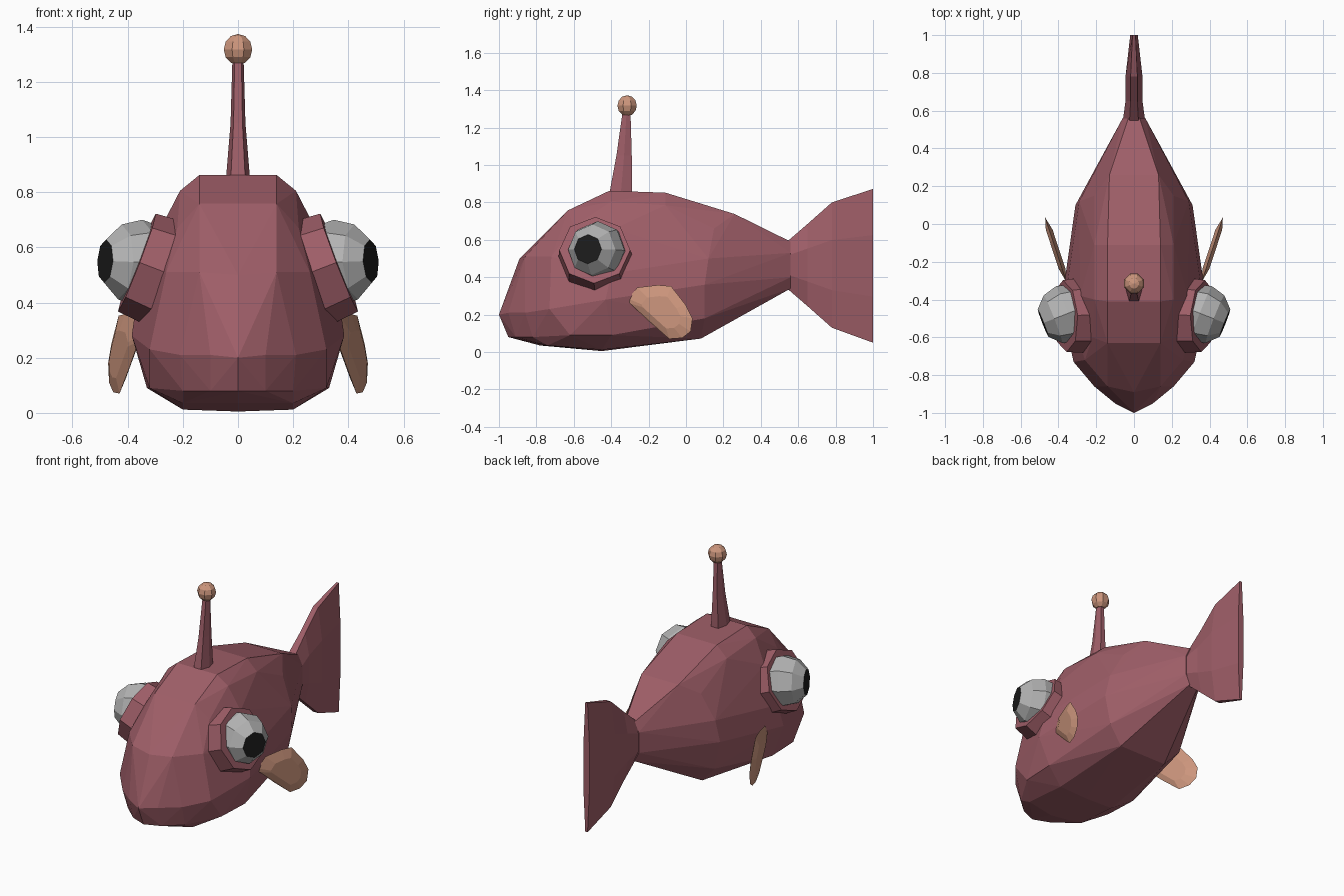
import bpy, bmesh, math
from mathutils import Matrix, Vector

if "Cube" in bpy.data.objects:
    bpy.data.objects.remove(bpy.data.objects["Cube"])


def material(name, r, g, b):
    m = bpy.data.materials.new(name)
    m.diffuse_color = (r, g, b, 1)
    m.use_nodes = True
    m.node_tree.nodes["Principled BSDF"].inputs["Base Color"].default_value = m.diffuse_color
    return m


RED = material("dusky red", 0.345, 0.112, 0.138)
TAN = material("tan", 0.61, 0.305, 0.205)
GREY = material("eye grey", 0.45, 0.45, 0.45)
BLACK = material("pupil black", 0.012, 0.012, 0.012)


def finish(bm, name, *mats):
    bmesh.ops.recalc_face_normals(bm, faces=bm.faces[:])
    me = bpy.data.meshes.new(name)
    bm.to_mesh(me)
    bm.free()
    for m in mats:
        me.materials.append(m)
    ob = bpy.data.objects.new(name, me)
    bpy.context.collection.objects.link(ob)
    return ob


def hull(name, pts, mat):
    bm = bmesh.new()
    for p in pts:
        bm.verts.new(p)
    bmesh.ops.convex_hull(bm, input=bm.verts[:])
    bmesh.ops.delete(bm, geom=[v for v in bm.verts if not v.link_faces], context='VERTS')
    bmesh.ops.dissolve_limit(bm, angle_limit=0.03, verts=bm.verts[:], edges=bm.edges[:])
    return finish(bm, name, mat)


def loft(name, rings, mat):
    bm = bmesh.new()
    rows = [[bm.verts.new(p) for p in ring] for ring in rings]
    n = len(rows[0])
    for a, b in zip(rows, rows[1:]):
        for i in range(n):
            j = (i + 1) % n
            bm.faces.new((a[i], a[j], b[j], b[i]))
    bm.faces.new(rows[0])
    bm.faces.new(rows[-1])
    return finish(bm, name, mat)


# Body: hull of half the key points, mirrored
half = [
    (0, -1, .2), (0, -.89, .5), (0, -.95, .08), (.1, -.95, .21), (.21, -.86, .21),
    (.1, -.91, .08), (.2, -.82, .08), (.14, -.86, .51), (.26, -.72, .51), (.32, -.73, .23),
    (.14, -.63, .758), (.22, -.6, .67), (0, -.78, .035), (.2, -.74, .035), (.32, -.62, .09),
    (.2, -.45, .012), (0, -.45, .005), (.33, -.4, .09), (.385, -.43, .28), (.365, -.4, .42),
    (.285, -.38, .66), (.21, -.4, .805), (.14, -.41, .862), (.14, -.11, .852), (.21, -.11, .785),
    (.17, .08, .072), (.27, .1, .18), (.31, .1, .36), (.29, .12, .5), (.21, .15, .66),
    (.13, .26, .738), (.03, .56, .59), (.06, .56, .53), (.06, .56, .4), (.03, .56, .34)]
hull("body", [(s * x, y, z) for x, y, z in half for s in (1, -1)], RED)

# Tail fin: rings of (y, half width, bottom, top)
tail = [(.54, .06, .34, .59), (.65, .045, .245, .685), (.78, .045, .13, .8), (1, .02, .05, .872)]
rings = []
for y, w, b, t in tail:
    h = t - b
    rings.append([(-w * .4, y, t), (w * .4, y, t), (w, y, b + .7 * h), (w, y, b + .3 * h),
                  (w * .4, y, b), (-w * .4, y, b), (-w, y, b + .3 * h), (-w, y, b + .7 * h)])
loft("tail_fin", rings, RED)

# Antenna stalk: tapered rings of (z, half width, y front, y back)
rings = []
for z, w, f, k in [(.83, .045, -.413, -.287), (1.05, .027, -.372, -.29), (1.29, .02, -.338, -.297)]:
    m = (f + k) / 2
    rings.append([(-w * .6, f, z), (w * .6, f, z), (w, m, z), (w * .6, k, z), (-w * .6, k, z), (-w, m, z)])
loft("antenna_stalk", rings, RED)

# Antenna bulb
bm = bmesh.new()
bmesh.ops.create_uvsphere(bm, u_segments=8, v_segments=6, radius=.056,
                          matrix=Matrix.Translation((0, -.315, 1.317)) @ Matrix.Rotation(math.pi / 8, 4, 'Z'))
finish(bm, "antenna_bulb", TAN)


def aim(centre, direction):
    return Matrix.Translation(centre) @ Vector(direction).to_track_quat('Z', 'Y').to_matrix().to_4x4()


fin = [(-.31, .285), (-.26, .345), (-.15, .358), (-.08, .352), (0, .25), (.035, .18),
       (.025, .11), (-.02, .075), (-.09, .07), (-.2, .165), (-.3, .26)]

for side, s in (("left", -1), ("right", 1)):
    # Eye socket plate
    bm = bmesh.new()
    bmesh.ops.create_cone(bm, cap_ends=True, segments=8, radius1=.2, radius2=.19, depth=.11,
                          matrix=aim((s * .315, -.485, .525), (s * .93, -.05, .36)))
    finish(bm, side + "_eye_socket", RED)

    # Eyeball with the cap facing outward as the pupil
    look = Vector((s * .92, -.36, .05)).normalized()
    centre = Vector((s * .355, -.475, .543))
    bm = bmesh.new()
    bmesh.ops.create_uvsphere(bm, u_segments=8, v_segments=6, radius=.157, matrix=aim(centre, look))
    cap = [f for f in bm.faces if (f.calc_center_median() - centre).normalized().dot(look) > .9]
    for f in cap:
        f.material_index = 1
    bmesh.ops.dissolve_faces(bm, faces=cap)
    finish(bm, side + "_eye", GREY, BLACK)

    # Side fin: thin outline with a thicker middle
    pts = []
    for y, z in fin:
        pts.append((s * (.36 + .33 * (y + .3)), y, z))
        y, z = -.13 + (y + .13) * .6, .21 + (z - .21) * .6
        pts += [(s * (.36 + .33 * (y + .3) + d), y, z) for d in (-.018, .018)]
    hull(side + "_side_fin", pts, TAN)
